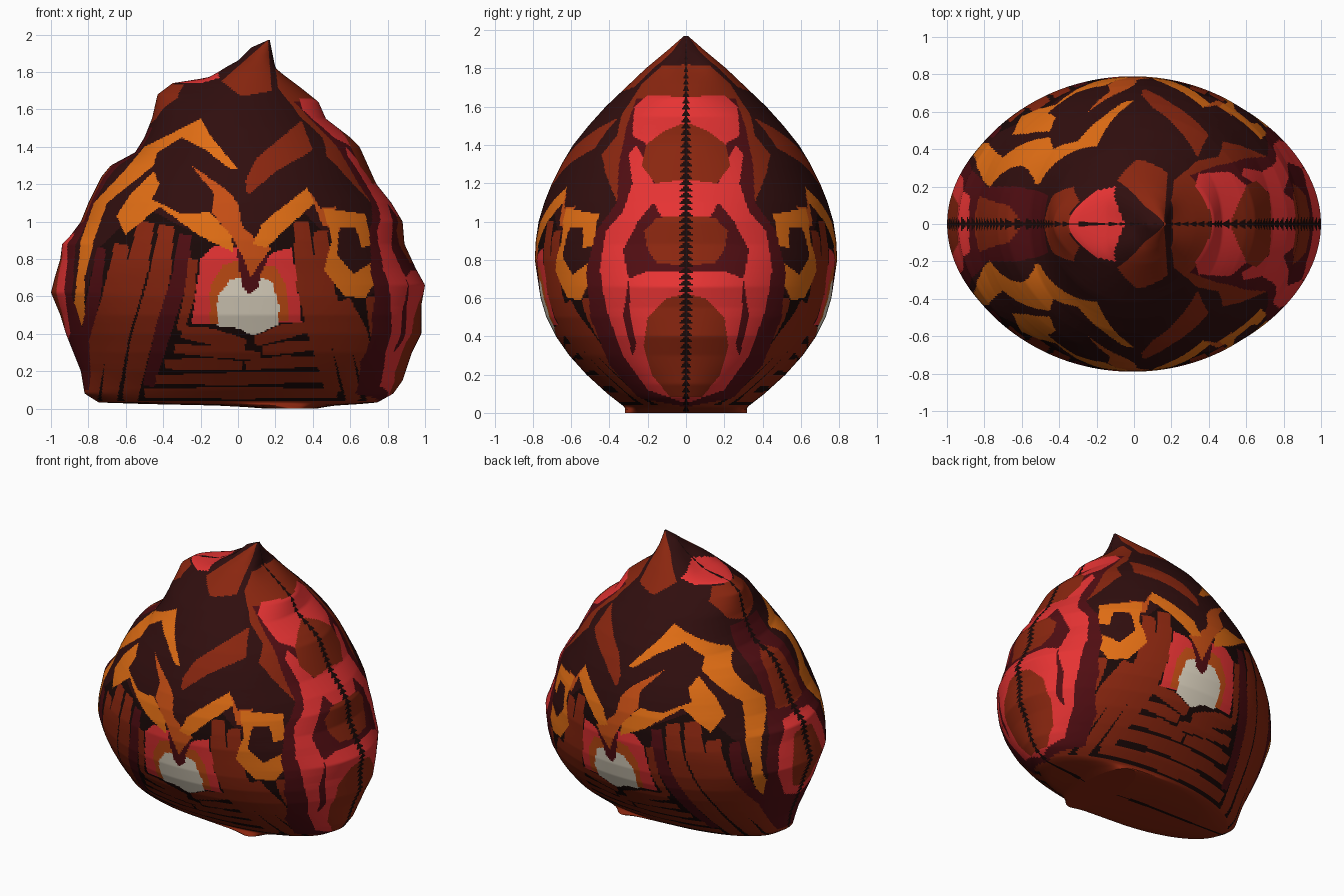
import bpy
import bmesh
from math import sin, cos, pi, hypot

default_cube = bpy.data.objects.get("Cube")
if default_cube:
    bpy.data.objects.remove(default_cube, do_unlink=True)

ROWS, COLUMNS, HEIGHT = 240, 270, 1.97
materials = []
layers = []


def srgb_to_linear(value):
    value /= 255
    return value / 12.92 if value < 0.04 else ((value + 0.055) / 1.055) ** 2.4


def colour(name, red, green, blue):
    """Make one flat matt material and return its slot number."""
    material = bpy.data.materials.new(name)
    material.use_nodes = True
    rgba = [srgb_to_linear(channel) for channel in (red, green, blue)] + [1]
    material.diffuse_color = rgba
    material.specular_intensity = 0
    material.roughness = 1
    shader = material.node_tree.nodes["Principled BSDF"]
    shader.inputs["Base Color"].default_value = rgba
    shader.inputs["Roughness"].default_value = 1
    shader.inputs["Specular IOR Level"].default_value = 0
    materials.append(material)
    return len(materials) - 1


def interpolate(profile, z):
    """Read a (height, value) profile at the given height."""
    for (low, start), (high, end) in zip(profile, profile[1:]):
        if z <= high:
            return start + (end - start) * (z - low) / (high - low)
    return profile[-1][1]


def smoothed(profile, z):
    """Average a profile over a window that closes at both ends."""
    reach = max(0, min(.16, z - .03, HEIGHT - z))
    return sum(interpolate(profile, z + reach * step / 6) for step in range(-6, 7)) / 13


def paint(region, shade, *outline):
    """Add a coloured patch; region is front, left_side or right_side."""
    across, height = zip(*outline)
    layers.append((region, shade, outline, (min(across), max(across), min(height), max(height))))


def stroke(shade, width, *path):
    """Add a plank-shaped patch with narrowed ends along a path."""
    left_edge, right_edge = [], []
    last = len(path) - 1
    for i, (x, z) in enumerate(path):
        before, after = path[max(i - 1, 0)], path[min(i + 1, last)]
        dx, dz = after[0] - before[0], after[1] - before[1]
        half = width / 2 * (0.7 if i in (0, last) else 1) / hypot(dx, dz)
        left_edge.append((x - dz * half, z + dx * half))
        right_edge.append((x + dz * half, z - dx * half))
    paint("front", shade, *left_edge, *reversed(right_edge))


def inside(outline, u, v):
    hit = False
    previous = outline[-1]
    for point in outline:
        if (point[1] > v) != (previous[1] > v):
            slope = (previous[0] - point[0]) / (previous[1] - point[1])
            if u < point[0] + slope * (v - point[1]):
                hit = not hit
        previous = point
    return hit


def pick_colour(x, y, z, side):
    """The last patch painted over a point wins."""
    for region, shade, outline, (low, high, bottom, top) in reversed(layers):
        if region in ("front", side):
            u = x if region == "front" else abs(y)
            if low <= u <= high and bottom <= z <= top and inside(outline, u, z):
                return shade
    return DARK


DARK = colour("dark_brown", 48, 14, 14)
BLACK = colour("soot_black", 27, 9, 8)
BROWN = colour("rust_brown", 138, 38, 15)
MAROON = colour("maroon", 80, 13, 18)
RED = colour("ember_red", 230, 51, 51)
ORANGE = colour("lava_orange", 226, 110, 20)
BURNT = colour("burnt_orange", 198, 78, 20)
CREAM = colour("cream", 228, 218, 198)

# Outline of the mound: left edge, right edge and half depth by height
left_profile = [
    (0, .15), (.015, -.05), (.03, -.74), (.08, -.82), (.2, -.84), (.3, -.88), (.4, -.92),
    (.5, -.95), (.62, -1), (.7, -.98), (.8, -.95), (.88, -.94), (.92, -.9), (1, -.84),
    (1.1, -.8), (1.24, -.73), (1.3, -.68), (1.37, -.55), (1.45, -.5), (1.55, -.46),
    (1.68, -.43), (1.74, -.35), (1.77, -.16), (1.8, -.1), (1.86, 0), (1.93, .07), (1.97, .16)]
right_profile = [
    (0, .42), (.015, .5), (.03, .74), (.08, .83), (.15, .88), (.3, .93), (.4, .98), (.55, .98),
    (.66, 1), (.75, .95), (.88, .89), (1, .88), (1.1, .82), (1.2, .74), (1.4, .65),
    (1.45, .6), (1.55, .47), (1.64, .43), (1.72, .33), (1.78, .25), (1.82, .2), (1.97, .17)]
depth_profile = [
    (0, .32), (.03, .32), (.1, .41), (.2, .52), (.3, .61), (.4, .68), (.5, .73), (.6, .76),
    (.8, .79), (.9, .785), (1, .77), (1.1, .74), (1.2, .7), (1.3, .65), (1.4, .59),
    (1.5, .51), (1.6, .42), (1.8, .21), (1.9, .09), (1.97, .01)]

# Dark gaps between the planks
paint("front", BLACK, (-.9, 0), (-.9, .3), (-.75, .85), (-.6, 1), (-.45, 1.05),
      (-.05, .85), (.1, .85), (.35, 1.05), (.5, .9), (.6, .6), (.8, .62), (.95, .3), (.9, 0))

# Leaning wall planks
stroke(MAROON, .07, (-.73, .86), (-.77, .6), (-.84, .25))
stroke(BROWN, .11, (-.62, .88), (-.67, .6), (-.76, .3), (-.79, .04))
stroke(BROWN, .12, (-.49, 1), (-.54, .75), (-.64, .4), (-.69, .04))
stroke(BROWN, .115, (-.38, .98), (-.42, .7), (-.52, .35), (-.58, .04))
stroke(MAROON, .09, (-.28, .93), (-.31, .7), (-.39, .45), (-.48, .12))
stroke(BROWN, .06, (-.24, .8), (-.26, .6), (-.31, .42))
stroke(BROWN, .115, (.34, 1), (.36, .7), (.42, .45), (.51, .08))
stroke(BROWN, .11, (.44, .95), (.47, .6), (.54, .4), (.62, .04))
stroke(BROWN, .11, (.56, .58), (.64, .4), (.73, .04))
stroke(BROWN, .11, (.72, .6), (.76, .4), (.82, .08))

# Stacked logs below the opening
stroke(BROWN, .09, (-.3, .41), (-.14, .385), (.04, .34))
stroke(BROWN, .08, (.09, .36), (.24, .41), (.39, .44))
stroke(BROWN, .065, (-.34, .32), (-.1, .305), (.12, .28))
stroke(BROWN, .065, (.13, .31), (.25, .325), (.42, .34))
stroke(BROWN, .07, (-.39, .235), (-.2, .24), (.02, .23))
stroke(BROWN, .07, (.04, .23), (.25, .25), (.45, .25))
stroke(BROWN, .07, (-.44, .155), (0, .16), (.49, .17))
stroke(BROWN, .065, (-.5, .08), (0, .085), (.53, .08))
paint("front", BROWN, (-1, -.1), (-1, .04), (1, .04), (1, -.1))

# Glowing opening
paint("front", RED, (-.25, .45), (-.2, .8), (-.13, .87), (0, .86), (.1, .77),
      (.2, .84), (.29, .86), (.31, .7), (.34, .46))
paint("front", BURNT, (-.15, .45), (-.15, .65), (-.08, .77), (0, .79), (.2, .76), (.26, .65), (.27, .47))
paint("front", CREAM, (-.11, .44), (-.11, .6), (-.04, .69), (.02, .7), (.12, .7),
      (.18, .68), (.22, .55), (.22, .45), (.08, .39), (0, .43))
paint("front", MAROON, (-.01, .86), (.02, .66), (.06, .61), (.11, .65), (.12, .72), (.17, .82))

# Lava streaks
paint("front", BURNT, (-.25, 1.3), (-.06, 1.17), (0, 1.1), (.02, .98), (.1, .9),
      (.18, .86), (.12, .78), (.07, .7), (.03, .8), (-.02, .9), (-.14, 1.05), (-.13, 1.15))
paint("front", ORANGE, (-.5, 1.4), (-.2, 1.55), (-.14, 1.45), (0, 1.28), (-.04, 1.28),
      (-.17, 1.38), (-.3, 1.45), (-.43, 1.37))
paint("front", ORANGE, (-.5, 1.4), (-.42, 1.42), (-.45, 1.3), (-.7, 1.1), (-.77, .9), (-.82, .7),
      (-.82, .5), (-.87, .28), (-.91, .3), (-.87, .6), (-.84, .9), (-.77, 1.1), (-.6, 1.28))
paint("front", ORANGE, (-.65, 1.03), (-.58, 1.14), (-.45, 1.27), (-.42, 1.2), (-.46, 1.12),
      (-.3, 1.04), (-.15, 1.05), (-.03, .92), (-.03, .84), (-.2, .92), (-.42, 1.08), (-.6, .93))
paint("front", BURNT, (.38, 1.17), (.44, 1.07), (.52, 1.08), (.55, .95), (.45, .98))
paint("front", ORANGE, (.08, .88), (.13, .99), (.24, 1.08), (.37, 1.18), (.41, 1.1), (.3, 1), (.15, .86))
paint("front", ORANGE, (.46, 1.07), (.68, 1.04), (.72, .88), (.66, .86), (.63, .97), (.54, .97),
      (.53, .82), (.62, .72), (.75, .81), (.79, .77), (.68, .59), (.57, .6), (.46, .74), (.5, .9))

# Rusty patches near the peak
paint("front", BROWN, (-.09, 1.75), (.16, 1.97), (.18, 1.7), (.02, 1.67))
paint("front", BROWN, (.34, 1.54), (.4, 1.38), (.22, 1.28), (.05, 1.14), (.04, 1.22), (.1, 1.34))

# Bulging folds down the right-hand edge
paint("right_side", BROWN, (0, 1.82), (.13, 1.81), (.23, 1.72), (.34, 1.55), (.36, 1.45),
      (.44, 1.35), (.42, 1.25), (.36, 1.1), (0, 1.1))
paint("right_side", MAROON, (0, 1.64), (.26, 1.64), (.31, 1.5), (.35, 1.3), (.36, 1.1), (.47, .95),
      (.52, .75), (.5, .5), (.4, .25), (.25, .08), (0, .03))
paint("right_side", RED, (0, 1.65), (.2, 1.66), (.27, 1.6), (.28, 1.45), (.2, 1.4), (0, 1.5))
paint("right_side", RED, (0, 1.25), (.17, 1.2), (.2, 1.3), (.26, 1.4), (.3, 1.35),
      (.28, 1.2), (.33, 1.05), (.42, .95), (.45, .75), (.42, .55), (.33, .3), (.2, .12), (0, .05))
paint("right_side", BROWN, (0, 1.52), (.12, 1.47), (.21, 1.4), (.23, 1.29), (.16, 1.2), (0, 1.22))
paint("right_side", MAROON, (.17, 1.1), (.25, 1), (.33, .85), (.3, .7), (.2, .74), (0, .74), (0, .8))
paint("right_side", BROWN, (0, 1.03), (.15, 1.02), (.22, .95), (.2, .85), (.15, .78), (0, .77))
paint("right_side", MAROON, (.3, .7), (.33, .5), (.28, .3), (.26, .35), (.29, .5))
paint("right_side", BROWN, (0, .62), (.1, .6), (.2, .5), (.22, .35), (.18, .2), (.08, .08), (0, .08))

# Bulging folds down the left-hand edge
paint("left_side", RED, (0, 1.83), (.1, 1.81), (.2, 1.77), (.18, 1.74), (0, 1.74))
paint("left_side", MAROON, (0, 1.5), (.15, 1.5), (.2, 1.3), (.2, 1.05), (.28, .9),
      (.34, .7), (.3, .35), (.1, .1), (0, .1))
paint("left_side", BROWN, (0, 1.74), (.12, 1.73), (.2, 1.66), (.15, 1.55), (0, 1.5))
paint("left_side", BROWN, (0, 1.35), (.1, 1.3), (.15, 1), (0, .98))
paint("left_side", RED, (0, .95), (.15, .93), (.25, .75), (.27, .6), (.15, .4), (0, .35))
paint("left_side", BROWN, (0, .85), (.1, .83), (.17, .62), (.1, .45), (0, .42))

# Front half of the inflated mound: a smooth body whose rim follows the ragged outline
mesh = bpy.data.meshes.new("mound_shell")
mound = bpy.data.objects.new("mound_shell", mesh)
bpy.context.collection.objects.link(mound)
for material in materials:
    mesh.materials.append(material)
shell = bmesh.new()
rings = []
for row in range(ROWS + 1):
    z = HEIGHT * row / ROWS
    depth = interpolate(depth_profile, z)
    left, right = smoothed(left_profile, z), smoothed(right_profile, z)
    left_bump, right_bump = interpolate(left_profile, z) - left, interpolate(right_profile, z) - right
    ring = []
    for column in range(COLUMNS + 1):
        angle = pi * column / COLUMNS
        y = 0 if column in (0, COLUMNS) else -depth * sin(angle)
        bump = left_bump if column < COLUMNS / 2 else right_bump
        x = (left + right) / 2 - (right - left) / 2 * cos(angle) + bump * cos(angle) ** 6
        ring.append(shell.verts.new((x, y, z)))
    rings.append(ring)

# Colour each small face by the patch it lies in, with a ragged dark seam
for row, (lower, upper) in enumerate(zip(rings, rings[1:])):
    seam = 1 + row * 7 % 4
    for column in range(COLUMNS):
        face = shell.faces.new((lower[column], lower[column + 1], upper[column + 1], upper[column]))
        face.smooth = True
        side = "left_side" if column < COLUMNS / 2 else "right_side"
        at_seam = min(column, COLUMNS - 1 - column) < seam
        face.material_index = BLACK if at_seam else pick_colour(*face.calc_center_median(), side)

# Flat underside
shell.faces.new(list(reversed(rings[0]))).material_index = BROWN
shell.to_mesh(mesh)
shell.free()

# Identical back half
mirror = mound.modifiers.new("back_half", "MIRROR")
mirror.use_axis = (False, True, False)
mirror.use_clip = True
